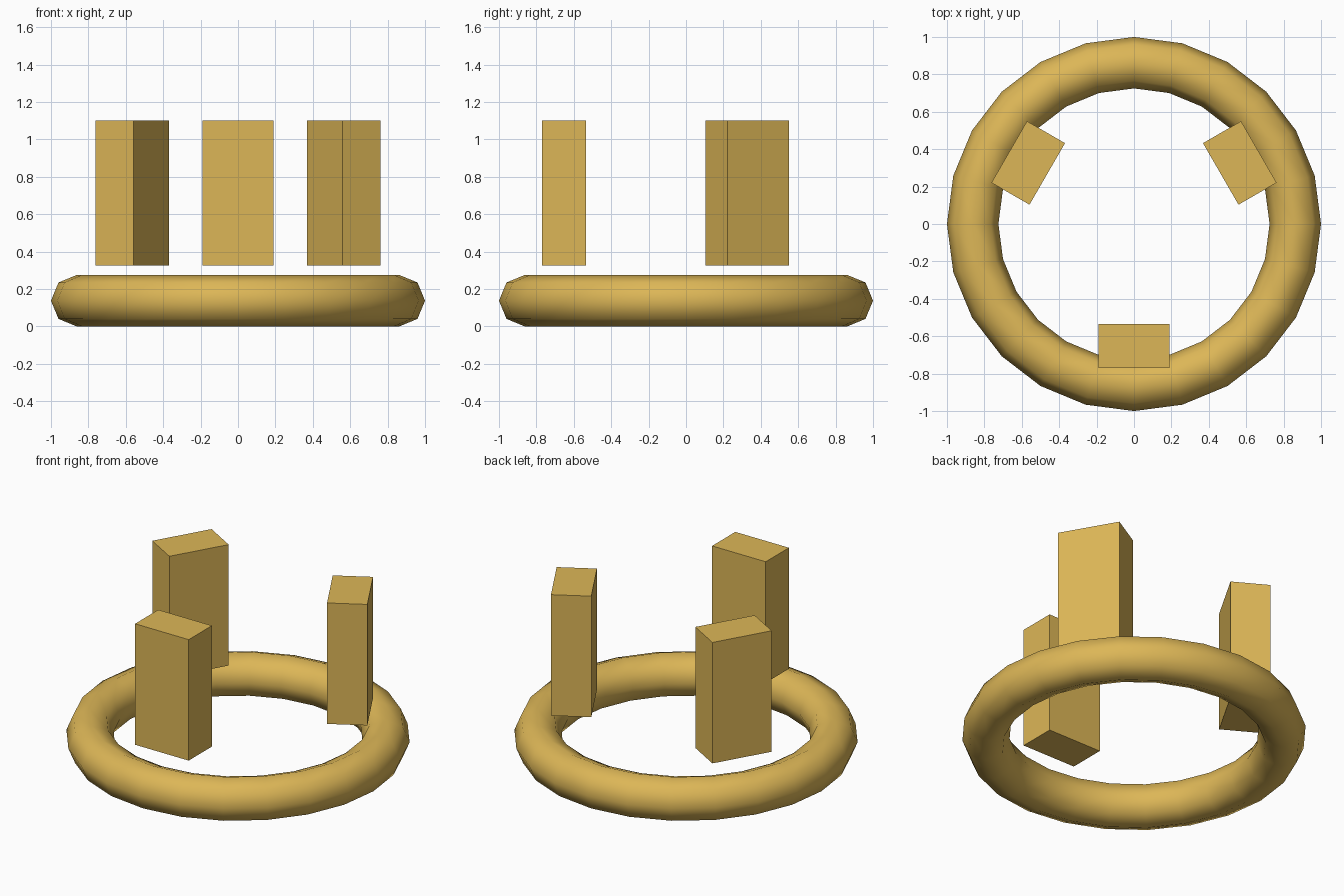
import bpy
from math import radians, sin, cos

cube = bpy.data.objects.get("Cube")
if cube:
    bpy.data.objects.remove(cube, do_unlink=True)

# Single warm gold colour
gold = bpy.data.materials.new("warm_gold")
gold.use_nodes = True
colour = (0.72, 0.47, 0.095, 1.0)
gold.diffuse_color = colour
gold.node_tree.nodes["Principled BSDF"].inputs["Base Color"].default_value = colour

# Ring lying on the ground
TUBE = 0.1375
bpy.ops.mesh.primitive_torus_add(
    major_segments=24, minor_segments=8,
    major_radius=1 - TUBE, minor_radius=TUBE, location=(0, 0, TUBE))
ring = bpy.context.object
ring.name = "ring"
ring.data.materials.append(gold)
bpy.ops.object.shade_smooth()

# Three upright blocks floating above the ring's inner edge
BOTTOM, TOP, RADIUS = 0.325, 1.1, 0.653
for name, turn in (("front_block", 0), ("left_block", 120), ("right_block", 240)):
    a = radians(turn)
    bpy.ops.mesh.primitive_cube_add(
        size=1, rotation=(0, 0, a),
        location=(RADIUS * sin(a), -RADIUS * cos(a), (BOTTOM + TOP) / 2))
    block = bpy.context.object
    block.name = name
    block.scale = (0.38, 0.235, TOP - BOTTOM)
    block.data.materials.append(gold)
